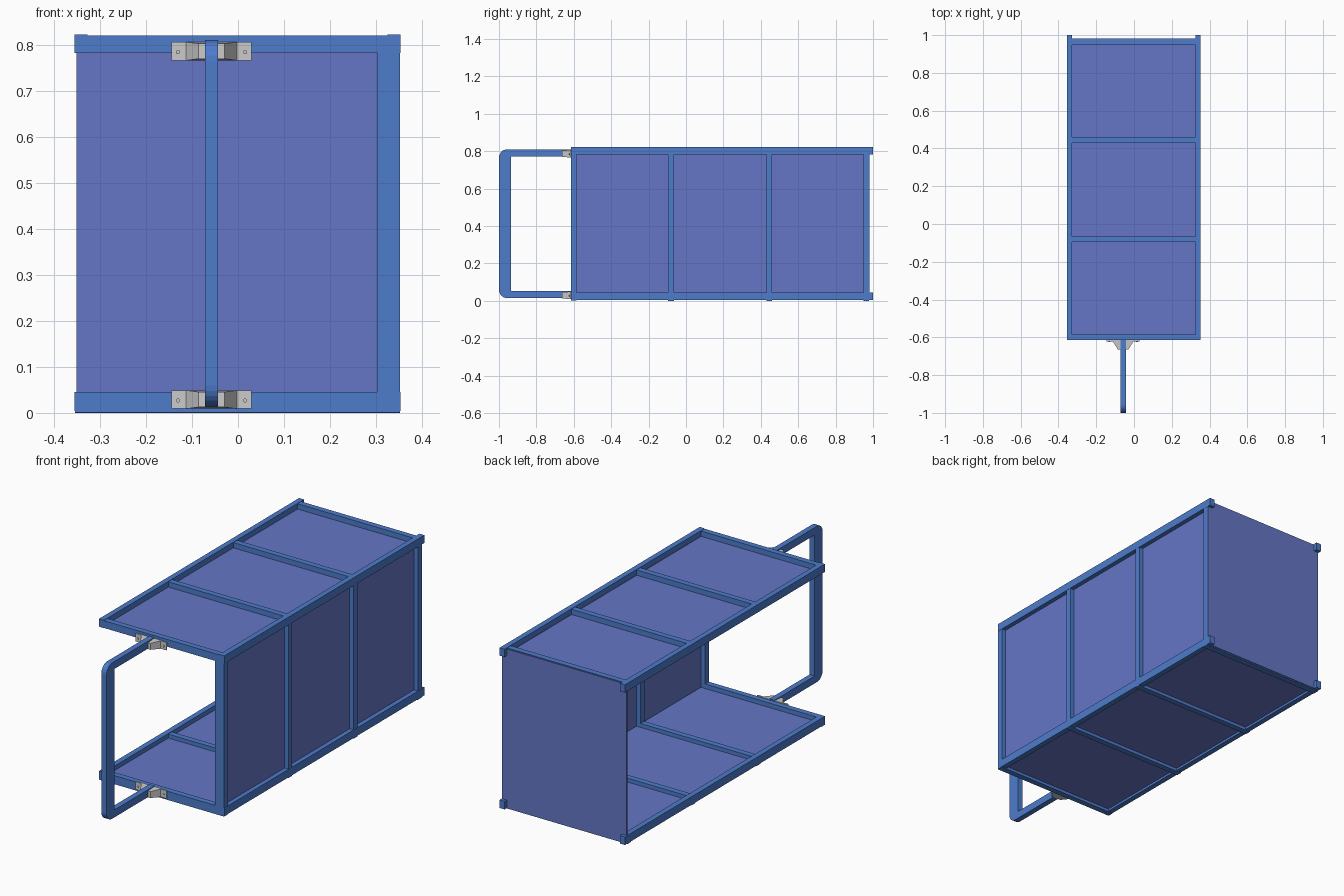
import bpy, bmesh, math
from mathutils import Vector

if "Cube" in bpy.data.objects:
    bpy.data.objects.remove(bpy.data.objects["Cube"])


def material(name, color):
    m = bpy.data.materials.new(name)
    m.diffuse_color = color
    m.use_nodes = True
    m.node_tree.nodes["Principled BSDF"].inputs["Base Color"].default_value = m.diffuse_color
    return m


FRAME = material("frame_blue", (0.075, 0.2, 0.6, 1))
PANEL = material("panel_blue", (0.13, 0.18, 0.57, 1))


def finish(name, bm, mat=None):
    bmesh.ops.recalc_face_normals(bm, faces=bm.faces)
    me = bpy.data.meshes.new(name)
    bm.to_mesh(me)
    bm.free()
    ob = bpy.data.objects.new(name, me)
    bpy.context.collection.objects.link(ob)
    if mat:
        me.materials.append(mat)
    return ob


def box(name, x, y, z, mat=None):
    bm = bmesh.new()
    bmesh.ops.create_cube(bm, size=1)
    for v in bm.verts:
        v.co = Vector([(a + b) / 2 + c * (b - a) for c, (a, b) in zip(v.co, (x, y, z))])
    return finish(name, bm, mat)


def extrude(name, points, offset, mat=None):
    bm = bmesh.new()
    face = bm.faces.new([bm.verts.new(p) for p in points])
    new = bmesh.ops.extrude_face_region(bm, geom=[face])["geom"]
    bmesh.ops.translate(bm, vec=offset, verts=[g for g in new if isinstance(g, bmesh.types.BMVert)])
    return finish(name, bm, mat)


# top and bottom frames: two long rails and four cross bars each
BARS = [(-0.615, -0.585), (-0.095, -0.065), (0.43, 0.46), (0.948, 0.978)]
LEVELS = {"bottom": ((0.004, 0.045), (0.0, 0.042), (0.016, 0.022)),
          "top": ((0.782, 0.822), (0.783, 0.82), (0.787, 0.793))}
for level, (rail_z, bar_z, panel_z) in LEVELS.items():
    for side, x in (("left", (-0.355, -0.327)), ("right", (0.325, 0.353))):
        box(f"{level}_{side}_rail", x, (-0.615, 1.0), rail_z, FRAME)
    for i, y in enumerate(BARS):
        z = (rail_z[0] - 0.003, rail_z[1]) if i == 0 and level == "bottom" else bar_z
        box(f"{level}_cross_bar_{i + 1}", (-0.354, 0.352), y, z, FRAME)
    box(f"{level}_panel", (-0.33, 0.33), (-0.6, 0.96), panel_z, PANEL)

# right side posts and panel
for i, y in enumerate(BARS):
    box(f"side_post_{i + 1}", (0.302, 0.352), y, (0.03, 0.8), FRAME)
box("side_panel", (0.324, 0.33), (-0.6, 0.96), (0.03, 0.795), PANEL)

# back panel
box("back_panel", (-0.351, 0.351), (0.975, 0.982), (0.006, 0.816), PANEL)

# handle: flat U-shaped bar with rounded outer corners
CX, R = -0.0575, 0.045
Z0, Z1 = 0.014, 0.81
outline = [(-0.612, Z0)]
for cz, start in ((Z0 + R, 270), (Z1 - R, 180)):
    for k in range(7):
        a = math.radians(start - 15 * k)
        outline.append((-1 + R + R * math.cos(a), cz + R * math.sin(a)))
outline += [(-0.612, Z1), (-0.612, 0.772), (-0.935, 0.772), (-0.935, 0.052), (-0.612, 0.052)]
extrude("handle", [(CX - 0.0145, y, z) for y, z in outline], (0.029, 0, 0), FRAME)

# grey brackets with bolts joining the handle to the frame
half = [(0.087, -0.613), (0.087, -0.621), (0.055, -0.621), (0.028, -0.664)]
profile = half + [(-x, y) for x, y in reversed(half)]
for level, z in (("bottom", 0.009), ("top", 0.766)):
    br = extrude(f"{level}_bracket", [(CX + x, y, z) for x, y in profile], (0, 0, 0.04))
    for v in br.data.vertices:
        if v.co.y < -0.65:
            v.co.z = z + 0.02 + (v.co.z - z - 0.02) * 0.82
    for side in (-1, 1):
        bm = bmesh.new()
        bmesh.ops.create_cone(bm, cap_ends=True, segments=12, radius1=0.0045, radius2=0.0045, depth=0.008)
        for v in bm.verts:
            v.co = Vector((CX + side * 0.073 + v.co.x, -0.622 + v.co.z, z + 0.018 + v.co.y))
        finish(f"{level}_bracket_bolt", bm)
